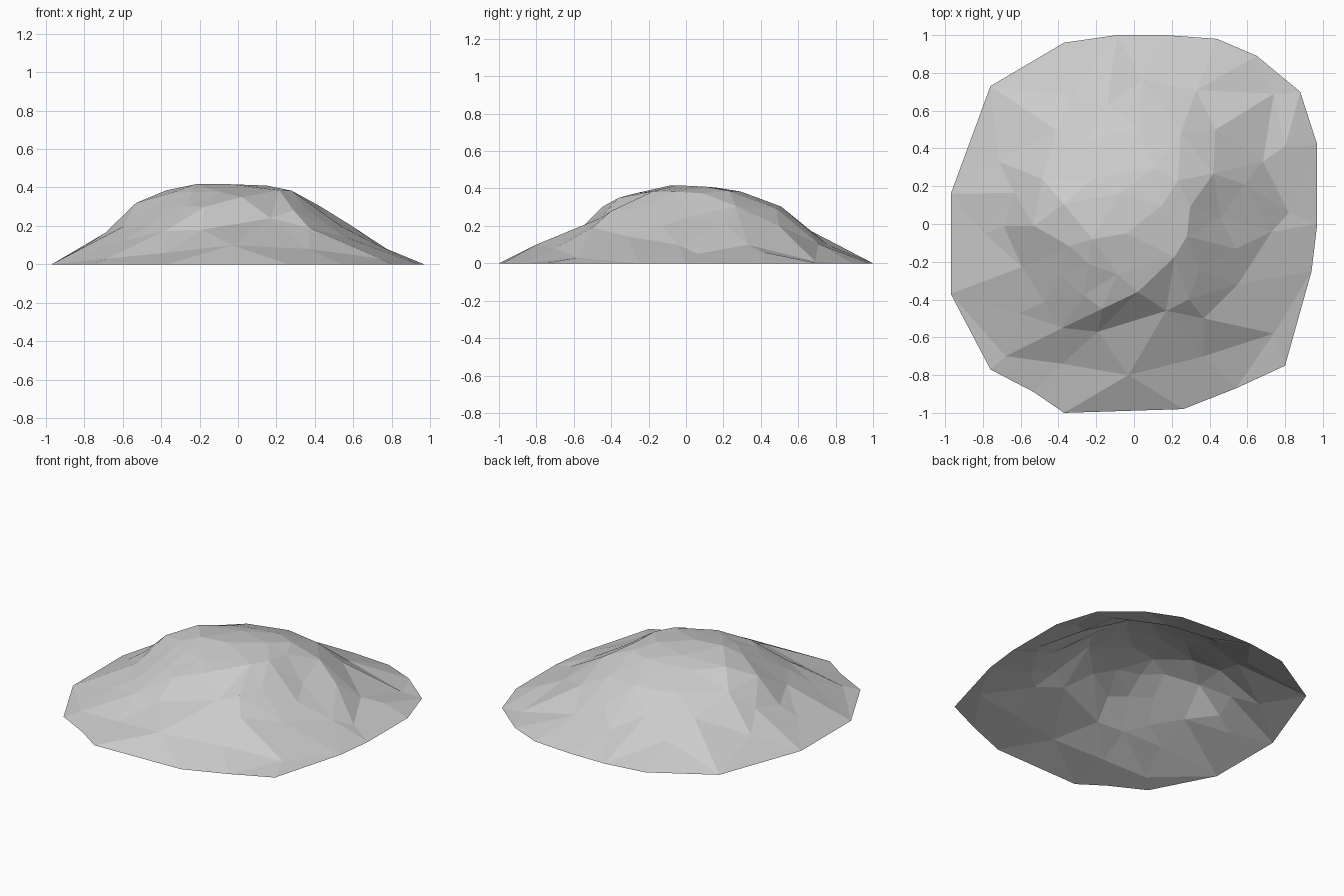
import bpy
import math
import random
from mathutils import Vector
from mathutils.geometry import delaunay_2d_cdt

random.seed(4)

# Remove the default object
default = bpy.data.objects.get("Cube")
if default:
    bpy.data.objects.remove(default, do_unlink=True)


def make_material(name, colour):
    material = bpy.data.materials.new(name)
    material.use_nodes = True
    material.diffuse_color = colour
    shader = next(n for n in material.node_tree.nodes if n.type == "BSDF_PRINCIPLED")
    shader.inputs["Base Color"].default_value = colour
    shader.inputs["Roughness"].default_value = 0.9
    return material


def radius_at(radii, angle):
    """Radius of a contour at any angle, between its evenly spaced samples."""
    position = angle / math.tau * len(radii)
    index = math.floor(position)
    start = radii[index % len(radii)]
    end = radii[(index + 1) % len(radii)]
    return start + (end - start) * (position - index)


def contour_points(radii, height, stagger):
    """Slightly uneven points along one contour of the mound."""
    points = []
    count = len(radii)
    for step in range(count):
        angle = (step + stagger + random.uniform(-0.2, 0.2)) * math.tau / count
        radius = radius_at(radii, angle) * random.uniform(0.99, 1.01)
        z = height + random.uniform(-0.007, 0.007)
        points.append(Vector((radius * math.cos(angle), radius * math.sin(angle), z)))
    return points


def clear_of(point, others, gap=0.11):
    """True where a point keeps its distance, seen in plan, from all others."""
    return all((point.xy - other.xy).length > gap for other in others)


# Ground outline, counter-clockwise
outline = [
    (0.97, 0.42), (0.88, 0.7), (0.65, 0.89), (0.44, 0.98), (0.17, 1), (-0.09, 1),
    (-0.37, 0.96), (-0.76, 0.73), (-0.97, 0.16), (-0.97, -0.37), (-0.76, -0.77),
    (-0.53, -0.89), (-0.37, -1), (0.26, -0.98), (0.54, -0.87), (0.8, -0.75),
    (0.94, -0.25), (0.97, 0),
]

# Contours: height, then radius every thirty degrees from +x
contours = [
    (0.1, [0.74, 0.77, 0.78, 0.76, 0.76, 0.78, 0.8, 0.8, 0.78, 0.8, 0.74, 0.7]),
    (0.2, [0.58, 0.64, 0.67, 0.64, 0.64, 0.65, 0.66, 0.63, 0.62, 0.6, 0.57, 0.53]),
    (0.3, [0.42, 0.49, 0.54, 0.5, 0.5, 0.54, 0.56, 0.48, 0.46, 0.46, 0.46, 0.42]),
    (0.38, [0.29, 0.33, 0.33, 0.27, 0.29, 0.38, 0.4, 0.34, 0.29, 0.26, 0.27, 0.28]),
]

# Rounded crest, and shallow shelves around the foot
crest = [(-0.22, -0.08, 0.417), (-0.04, -0.05, 0.417), (0.15, 0.1, 0.41), (-0.08, 0.16, 0.405)]
shelves = [(0.82, 0.06, 0.05), (0.8, 0.41, 0.06), (0.74, 0.69, 0.01), (0.74, -0.58, 0.03),
           (-0.68, -0.7, 0.03), (-0.38, -0.74, 0.06), (0.37, -0.7, 0.08), (-0.03, -0.8, 0.1)]

# Spurs and hollows that break up the slopes
spurs = [(-0.38, -0.55, 0.175), (-0.19, -0.57, 0.18), (0.02, -0.36, 0.35), (-0.17, -0.45, 0.3),
         (0.29, -0.4, 0.28), (0.17, -0.46, 0.24), (0.37, -0.5, 0.19), (0.55, -0.32, 0.145),
         (-0.61, -0.47, 0.12), (-0.69, -0.01, 0.165), (-0.53, -0.01, 0.32), (0.46, 0.03, 0.25)]

landmarks = [Vector(p) for p in crest + shelves + spurs]
points = [Vector((x, y, 0)) for x, y in outline] + landmarks
for level, (height, radii) in enumerate(contours):
    ring = contour_points(radii, height, 0.5 * (level % 2))
    points += [p for p in ring if clear_of(p, landmarks)]

# Triangulate the terrain inside the outline and lift it to its heights
rim_face = [list(range(len(outline)))]
flat, _, faces, sources, _, _ = delaunay_2d_cdt([p.xy for p in points], [], rim_face, 1, 1e-5)
verts = [(v.x, v.y, points[src[0]].z) for v, src in zip(flat, sources)]

mesh = bpy.data.meshes.new("mound")
mesh.from_pydata(verts, [], faces)
mesh.materials.append(make_material("stone grey", (0.6, 0.6, 0.6, 1)))
mesh.update()
mound = bpy.data.objects.new("mound", mesh)
bpy.context.collection.objects.link(mound)
